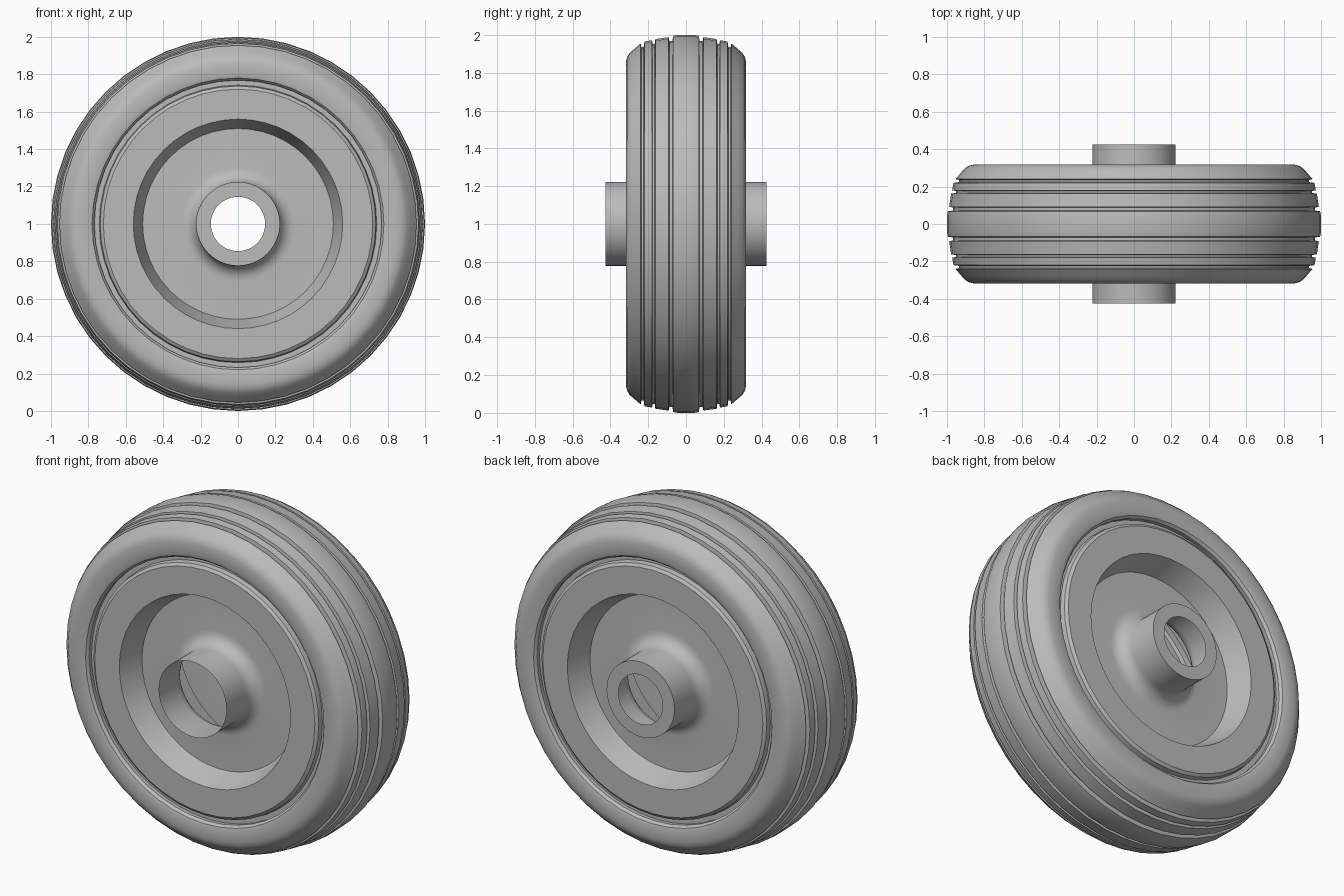
import bpy
import bmesh
from math import sin, cos, pi

SIDES = 48

old = bpy.data.objects.get("Cube")
if old:
    bpy.data.objects.remove(old, do_unlink=True)

grey = bpy.data.materials.new("plain_grey")
grey.use_nodes = True
grey.diffuse_color = (0.5, 0.5, 0.5, 1)
bsdf = next(n for n in grey.node_tree.nodes if n.type == "BSDF_PRINCIPLED")
bsdf.inputs["Base Color"].default_value = (0.5, 0.5, 0.5, 1)
bsdf.inputs["Roughness"].default_value = 0.7


def lathe(name, profile):
    """Revolve (radius, y) points, listed front to back, around the axle."""
    bm = bmesh.new()
    rings = []
    for r, y in profile:
        ring = []
        for k in range(SIDES):
            a = 2 * pi * k / SIDES
            ring.append(bm.verts.new((r * cos(a), y, 1 + r * sin(a))))
        rings.append(ring)
    for near, far in zip(rings, rings[1:]):
        for k in range(SIDES):
            n = (k + 1) % SIDES
            bm.faces.new((near[k], far[k], far[n], near[n]))
    mesh = bpy.data.meshes.new(name)
    bm.to_mesh(mesh)
    bm.free()
    mesh.materials.append(grey)
    obj = bpy.data.objects.new(name, mesh)
    bpy.context.collection.objects.link(obj)
    bpy.ops.object.select_all(action="DESELECT")
    obj.select_set(True)
    bpy.context.view_layer.objects.active = obj
    bpy.ops.object.shade_smooth_by_angle(angle=pi / 6)
    return obj


def mirrored(half):
    """Add the back half of a profile that is the same on both sides."""
    return half + [(r, -y) for r, y in reversed(half)]


# Tire: bead edge, sidewall, rounded shoulder, then ribs split by grooves
tire = [(0.77, -0.27), (0.768, -0.295), (0.78, -0.311), (0.80, -0.317),
        (0.86, -0.317), (0.885, -0.311), (0.905, -0.298), (0.925, -0.275),
        (0.955, -0.24)]
ribs = [(0.24, 0.22, 0.955, 0.965), (0.18, 0.162, 0.972, 0.978),
        (0.092, 0.068, 0.988, 0.995)]
for outer, inner, r_out, r_in in ribs:
    floor = r_out - 0.02
    tire += [(r_out, -outer), (floor, -outer + 0.004),
             (floor, -inner - 0.004), (r_in, -inner)]
tire.remove((0.955, -0.24))
tire.append((1.0, -0.045))
lathe("tire", mirrored(tire))

# Rim: hub tube, fillet, recessed web, flat face and edge groove
rim = [(0.222, -0.425)]
for i in range(7):
    t = i / 6 * pi / 2
    rim.append((0.302 - 0.08 * cos(t), -0.25 + 0.08 * sin(t)))
rim += [(0.51, -0.17), (0.56, -0.31), (0.72, -0.31), (0.737, -0.298),
        (0.742, -0.27), (0.77, -0.27)]
# The back of the hub ends in a ring around the axle hole
lathe("rim_and_hub", mirrored(rim) + [(0.145, 0.425)])
